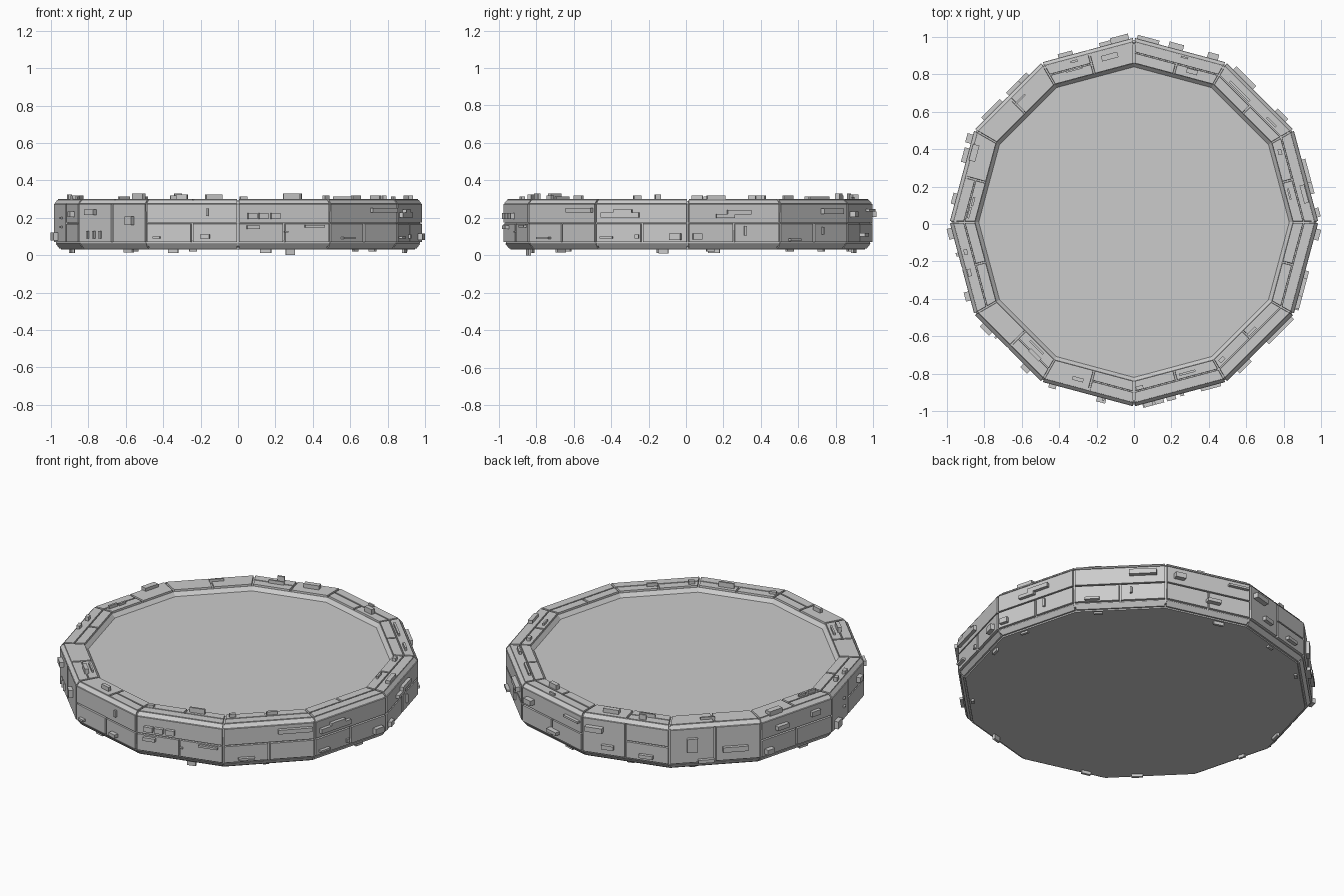
import bpy, bmesh, math, random
from mathutils import Vector

N = 12
CY = 0.01
random.seed(4)


def pt(k, f, r, z):
    """Point on segment k of the twelve-sided ring, f = 0..1 along the segment."""
    a, b = (math.radians(30 * (k + i)) for i in (0, 1))
    va = Vector((math.cos(a) * r, math.sin(a) * r + CY, z))
    vb = Vector((math.cos(b) * r, math.sin(b) * r + CY, z))
    return va.lerp(vb, f)


def finish(bm, name):
    bmesh.ops.recalc_face_normals(bm, faces=bm.faces)
    me = bpy.data.meshes.new(name)
    bm.to_mesh(me)
    bm.free()
    ob = bpy.data.objects.new(name, me)
    bpy.context.collection.objects.link(ob)
    return ob


def prism(bm, low, high):
    """Closed solid between two four-point loops."""
    a = [bm.verts.new(p) for p in low]
    b = [bm.verts.new(p) for p in high]
    bm.faces.new(a[::-1])
    bm.faces.new(b)
    for i in range(4):
        j = (i + 1) % 4
        bm.faces.new((a[i], a[j], b[j], b[i]))


def block(bm, o, t, s, n, w, h, d):
    """Box on a surface: t, s span the surface, n points outward."""
    q = [o + t * w * x / 2 + s * h * y / 2 for x, y in ((-1, -1), (1, -1), (1, 1), (-1, 1))]
    prism(bm, [p - n * 0.008 for p in q], [p + n * d for p in q])


# platform core: stacked twelve-sided rings capped by the floor and underside
profile = [(0.945, 0.03), (0.95, 0.046), (0.965, 0.05), (0.972, 0.066), (0.975, 0.275),
           (0.962, 0.289), (0.85, 0.289), (0.83, 0.268)]
bm = bmesh.new()
rings = [[bm.verts.new(pt(k, 0, r, z)) for k in range(N)] for r, z in profile]
for lo, hi in zip(rings, rings[1:]):
    for k in range(N):
        j = (k + 1) % N
        bm.faces.new((lo[k], lo[j], hi[j], hi[k]))
bm.faces.new(rings[0][::-1])
bm.faces.new(rings[-1])
finish(bm, "platform_core")

# panel layouts as (f0, f1, v0, v1)
SPLIT_LOW = [(0, 1, .5, 1), (0, .5, 0, .5), (.5, 1, 0, .5)]
HALVES = [(0, .5, 0, 1), (.5, 1, 0, 1)]
MIXED = [(0, .5, 0, 1), (.5, 1, .5, 1), (.5, 1, 0, .5)]
wall_layout = [SPLIT_LOW] * 3 + [MIXED, HALVES, SPLIT_LOW, MIXED, HALVES] + [SPLIT_LOW] * 4
rim_layout = [SPLIT_LOW, SPLIT_LOW, SPLIT_LOW, MIXED, HALVES, MIXED,
              SPLIT_LOW, MIXED, MIXED, SPLIT_LOW, SPLIT_LOW, SPLIT_LOW]


def panels(name, layout, place, gap_v):
    bm = bmesh.new()
    for k in range(N):
        for f0, f1, v0, v1 in layout[k]:
            loops = []
            for depth, g in ((0, 1), (1, 1.6)):
                a, b = f0 + .008 * g, f1 - .008 * g
                c, d = v0 + gap_v * g, v1 - gap_v * g
                loops.append([place(k, f, v, depth) for f, v in ((a, c), (b, c), (b, d), (a, d))])
            prism(bm, *loops)
    finish(bm, name)


panels("wall_panels", wall_layout,
       lambda k, f, v, d: pt(k, f, 0.970 + .016 * d, 0.067 + .21 * v), 0.012)
panels("rim_panels", rim_layout,
       lambda k, f, v, d: pt(k, f, 0.848 + .120 * v, 0.284 + .016 * d), 0.02)


# chamfer strips above and below the wall
for name, (r0, z0), (r1, z1) in (("upper_chamfer", (0.984, 0.277), (0.966, 0.296)),
                                 ("lower_chamfer", (0.957, 0.037), (0.976, 0.062))):
    bm = bmesh.new()
    for k in range(N):
        low = [pt(k, f, r - .015, z) for f, r, z in
               ((.008, r0, z0), (.992, r0, z0), (.992, r1, z1), (.008, r1, z1))]
        high = [pt(k, f, r, z) for f, r, z in
                ((.01, r0, z0), (.99, r0, z0), (.99, r1, z1), (.01, r1, z1))]
        prism(bm, low, high)
    finish(bm, name)

# wall fittings: segment, position along, height, width, height size, depth
front_fittings = [
    (9, .15, .21, .05, .03, .02), (9, .27, .21, .05, .03, .02), (9, .40, .21, .05, .03, .02),
    (9, .16, .15, .07, .02, .02), (9, .83, .155, .11, .012, .015), (9, .52, .125, .02, .008, .012),
    (8, .65, .10, .05, .02, .025), (8, .12, .095, .04, .012, .02), (8, .67, .23, .012, .04, .012),
    (7, .20, .23, .07, .03, .025), (7, .78, .185, .05, .045, .025), (7, .15, .11, .012, .04, .012),
    (7, .24, .11, .012, .04, .012), (7, .33, .11, .012, .04, .012), (6, .80, .22, .05, .03, .025),
    (10, .78, .24, .19, .025, .02), (10, .25, .092, .09, .012, .02)]
right_fittings = [
    (11, .27, .215, .21, .028, .02), (11, .30, .235, .10, .02, .02), (11, .87, .10, .06, .035, .025),
    (11, .12, .095, .07, .012, .02), (11, .45, .10, .02, .02, .012), (0, .40, .21, .10, .02, .02),
    (0, .55, .23, .13, .025, .02), (0, .10, .10, .05, .03, .02), (0, .62, .13, .012, .05, .012),
    (1, .20, .082, .08, .014, .02), (1, .62, .13, .012, .04, .012), (1, .75, .235, .15, .03, .025),
    (2, .15, .22, .06, .03, .03), (2, .55, .11, .08, .02, .03), (2, .85, .24, .12, .012, .02)]
back_fittings = [
    (3, .15, .22, .10, .03, .03), (3, .30, .12, .07, .025, .02), (3, .74, .10, .08, .02, .02),
    (4, .25, .18, .06, .08, .02), (4, .72, .14, .14, .03, .02), (5, .10, .10, .05, .03, .03),
    (5, .28, .22, .08, .025, .025), (5, .75, .23, .06, .03, .02), (6, .12, .10, .06, .045, .025),
    (6, .35, .20, .02, .01, .012), (6, .35, .15, .02, .01, .012), (4, .4, .08, .09, .02, .02)]
bm = bmesh.new()
for k, f, z, w, h, d in front_fittings + right_fittings + back_fittings:
    t = (pt(k, 1, 1, 0) - pt(k, 0, 1, 0)).normalized()
    n = Vector((t.y, -t.x, 0))
    block(bm, pt(k, f, .986, z), t, Vector((0, 0, 1)), n, w, h, d)
finish(bm, "wall_fittings")

# rim fittings: x, y, length along the rim, width, height
rim_fittings = [
    (-.13, .895, .09, .03, .025), (-.32, .87, .04, .012, .03), (-.32, .825, .09, .01, .02),
    (.31, .815, .06, .025, .03), (.27, .89, .04, .01, .012), (.565, .71, .15, .012, .015),
    (.735, .545, .07, .012, .02), (.78, .385, .03, .02, .02), (.91, .16, .10, .025, .02),
    (.83, .16, .06, .01, .015), (-.855, .38, .09, .035, .02), (-.88, .06, .06, .012, .02),
    (-.86, .12, .05, .012, .015), (-.90, -.15, .03, .02, .025), (-.88, -.26, .04, .02, .02),
    (-.53, -.70, .08, .022, .03), (-.52, -.66, .10, .01, .015), (-.30, -.83, .06, .02, .025),
    (.03, -.875, .04, .02, .015), (.285, -.795, .09, .012, .03), (.47, -.725, .035, .02, .02),
    (.63, -.575, .06, .015, .02), (-.61, .665, .08, .01, .015)]
bm = bmesh.new()
for x, y, w, h, d in rim_fittings:
    k = math.floor(math.degrees(math.atan2(y - CY, x)) / 30)
    t = (pt(k, 1, 1, 0) - pt(k, 0, 1, 0)).normalized()
    s = Vector((t.y, -t.x, 0))
    block(bm, Vector((x, y, .299)), t, s, Vector((0, 0, 1)), w, h, d)
finish(bm, "rim_fittings")

# small blocks hanging under the edge
bm = bmesh.new()
for k in range(N):
    t = (pt(k, 1, 1, 0) - pt(k, 0, 1, 0)).normalized()
    s = Vector((t.y, -t.x, 0))
    d = 0.03 if k == 9 else random.uniform(.008, .02)
    block(bm, pt(k, random.uniform(.2, .8), .925, .03), t, s, Vector((0, 0, -1)),
          random.uniform(.03, .07), .015, d)
finish(bm, "underside_fittings")
